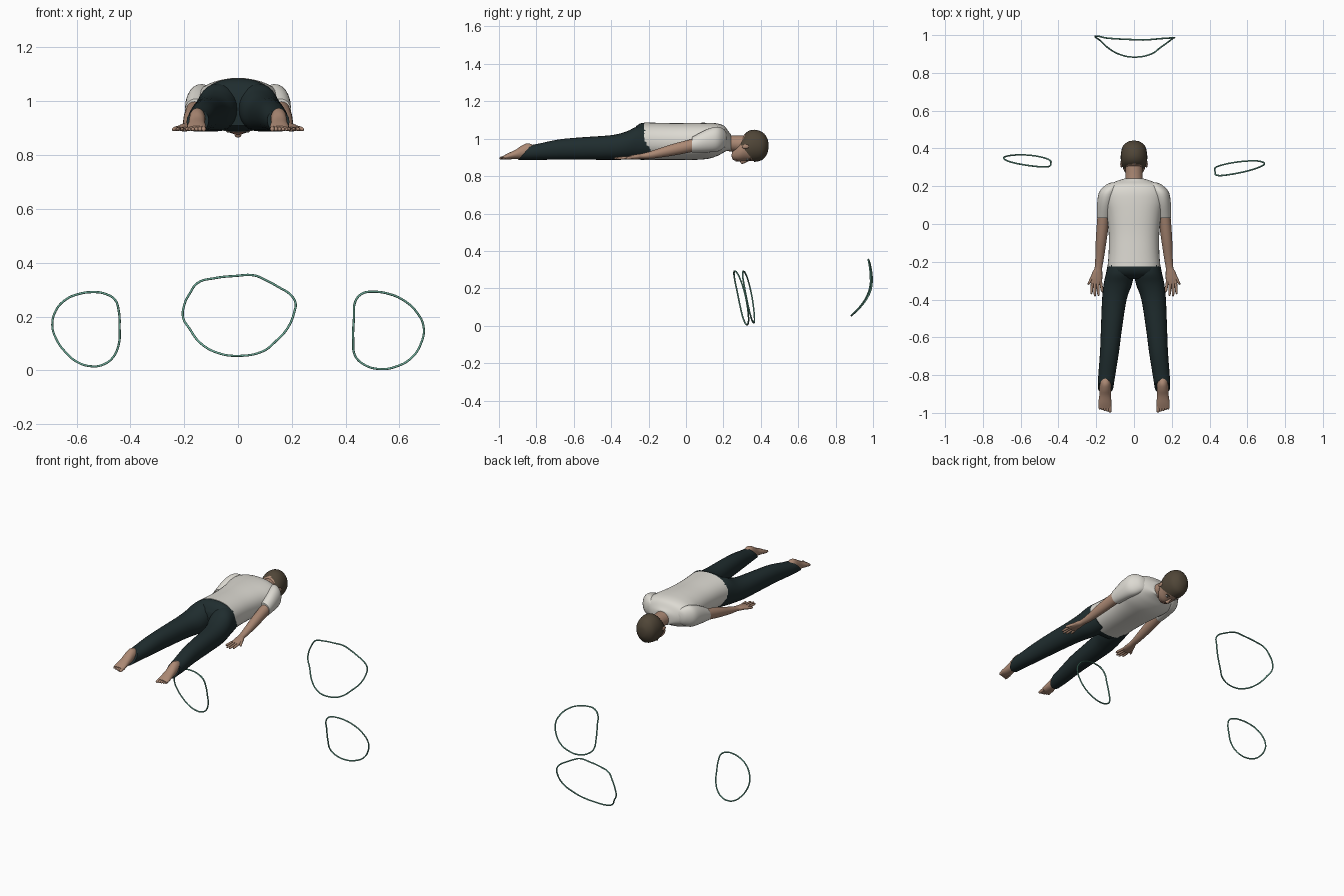
import bpy, bmesh, math
from mathutils import Vector


def material(name, rgb):
    m = bpy.data.materials.new(name)
    m.diffuse_color = (*rgb, 1)
    return m


SHIRT = material("off_white_cloth", (0.72, 0.70, 0.645))
PANTS = material("dark_teal_cloth", (0.014, 0.026, 0.028))
SKIN = material("skin", (0.41, 0.25, 0.175))
HAIR = material("brown_hair", (0.08, 0.061, 0.039))
LIPS = material("lips", (0.31, 0.15, 0.11))
WHITE = material("eye_white", (0.6, 0.6, 0.58))
GREEN = material("sea_green", (0.16, 0.43, 0.33))


def finish(bm, name, mat):
    bmesh.ops.recalc_face_normals(bm, faces=bm.faces[:])
    me = bpy.data.meshes.new(name)
    bm.to_mesh(me)
    bm.free()
    me.materials.append(mat)
    ob = bpy.data.objects.new(name, me)
    bpy.context.collection.objects.link(ob)
    bpy.ops.object.select_all(action='DESELECT')
    ob.select_set(True)
    bpy.context.view_layer.objects.active = ob
    bpy.ops.object.shade_smooth_by_angle(angle=math.radians(50))
    return ob


def spline(st, steps):
    """Catmull-Rom interpolation of the stations."""
    out = []
    for i in range(len(st) - 1):
        p0, p1, p2, p3 = st[max(i - 1, 0)], st[i], st[i + 1], st[min(i + 2, len(st) - 1)]
        for k in range(steps):
            t = k / steps
            out.append([0.5 * (2 * b + (c - a) * t + (2 * a - 5 * b + 4 * c - d) * t * t
                               + (3 * b - a - 3 * c + d) * t ** 3)
                        for a, b, c, d in zip(p0, p1, p2, p3)])
    return out + [list(st[-1])]


def loft(name, st, mat, side=1, n=24, p=2.0, steps=4, cut=None):
    """Skin rounded cross-sections (x, y, z, half width, half height) along y."""
    bm = bmesh.new()
    rings = []
    for x, y, z, rx, rz in spline(st, steps):
        ring = []
        for k in range(n):
            a = 2 * math.pi * k / n
            c, s = math.cos(a), math.sin(a)
            ring.append(bm.verts.new((side * (x + rx * math.copysign(abs(c) ** (2 / p), c)), y,
                                      z + rz * math.copysign(abs(s) ** (2 / p), s))))
        rings.append(ring)
    for a, b in zip(rings, rings[1:]):
        for k in range(n):
            bm.faces.new((a[k], a[(k + 1) % n], b[(k + 1) % n], b[k]))
    bm.faces.new(rings[0])
    bm.faces.new(rings[-1])
    if cut:
        bmesh.ops.bisect_plane(bm, geom=bm.verts[:] + bm.edges[:] + bm.faces[:],
                               plane_co=cut[0], plane_no=cut[1], clear_inner=True)
        bmesh.ops.holes_fill(bm, edges=[e for e in bm.edges if e.is_boundary], sides=0)
    return finish(bm, name, mat)


def ball(name, loc, size, mat):
    bm = bmesh.new()
    bmesh.ops.create_uvsphere(bm, u_segments=16, v_segments=10, radius=1)
    for v in bm.verts:
        v.co = Vector(a * b + c for a, b, c in zip(v.co, size, loc))
    return finish(bm, name, mat)


def digit(name, a, b, r, side):
    """Finger or toe: rounded tube between two points."""
    a, b = Vector(a), Vector(b)
    st = [(*a.lerp(b, t), r * f, r * f) for t, f in
          ((0, 1), (0.5, 1), (0.85, 0.85), (0.96, 0.5), (1, 0.1))]
    loft(name, st, SKIN, side, n=10, steps=2)


# Head, hair cap, neck
head = [(0, .436, .962, .005, .005), (0, .43, .962, .028, .034), (0, .405, .961, .055, .068),
        (0, .36, .962, .065, .081), (0, .32, .955, .063, .075), (0, .285, .931, .054, .053),
        (0, .257, .915, .034, .030), (0, .247, .912, .020, .018), (0, .244, .911, .004, .004)]
loft("head", head, SKIN)
hair = [(x, y + .005, z, rx + .005, rz + .005) for x, y, z, rx, rz in head]
loft("hair", hair, HAIR, cut=((0, .26, 1.01), (0, 1.27, 1)))
loft("neck", [(0, .18, .99, .06, .045), (0, .23, .976, .047, .043), (0, .31, .972, .045, .045)], SKIN)

# Face
loft("nose", [(0, .337, .887, .006, .006), (0, .31, .878, .008, .010), (0, .297, .876, .013, .011),
              (0, .289, .882, .010, .006)], SKIN, n=12)
ball("mouth", (0, .271, .884), (.021, .007, .007), LIPS)
for s in (1, -1):
    ball("ear", (s * .066, .318, .958), (.007, .020, .012), SKIN)
    ball("eye", (s * .027, .328, .892), (.012, .006, .008), WHITE)
    ball("iris", (s * .027, .328, .8865), (.005, .005, .004), HAIR)
    ball("eyebrow", (s * .028, .343, .889), (.017, .004, .006), HAIR)

# Shirt body
loft("shirt", [(0, -.225, .986, .140, .101), (0, -.15, .986, .134, .099), (0, -.05, .985, .134, .098),
               (0, .05, .986, .145, .099), (0, .12, .989, .160, .096), (0, .17, .995, .160, .086),
               (0, .205, .998, .135, .070), (0, .228, .988, .090, .050), (0, .24, .979, .052, .045)],
     SHIRT, n=36, p=2.25)

# Seat of the trousers
loft("trouser_seat", [(0, -.18, .985, .128, .092), (0, -.23, .986, .139, .099),
                      (0, -.265, .980, .138, .088), (0, -.29, .970, .115, .06)], PANTS, n=32, p=2.25)

for s in (1, -1):
    # Sleeve and bare arm
    loft("sleeve", [(.098, .220, .998, .02, .02), (.110, .208, 1.0, .037, .045), (.136, .17, .998, .048, .066),
                    (.150, .11, .988, .045, .061), (.158, .033, .967, .039, .042)], SHIRT, s)
    loft("arm", [(.16, .06, .970, .032, .035), (.168, -.03, .950, .031, .033), (.175, -.10, .934, .028, .029),
                 (.182, -.18, .915, .023, .021), (.188, -.23, .907, .020, .015),
                 (.194, -.255, .904, .026, .014), (.199, -.29, .900, .031, .012),
                 (.199, -.318, .897, .027, .008)], SKIN, s)
    # Fingers and thumb
    for bx, tx, ty in ((.177, .168, -.362), (.192, .188, -.382), (.207, .207, -.385), (.220, .226, -.372)):
        digit("finger", (bx, -.30, .899), (tx, ty, .895), .0075, s)
    digit("thumb", (.21, -.26, .903), (.242, -.322, .895), .009, s)
    # Trouser leg, hem cut on a slant: shorter over the heel
    loft("trouser_leg", [(.066, -.19, .982, .068, .085), (.074, -.26, .977, .074, .088),
                         (.086, -.32, .963, .075, .075), (.104, -.40, .953, .065, .066),
                         (.119, -.55, .948, .056, .060), (.130, -.68, .942, .050, .054),
                         (.144, -.80, .929, .045, .042), (.150, -.865, .924, .041, .037),
                         (.152, -.91, .918, .039, .031)], PANTS, s, p=2.15,
         cut=((0, -.825, .97), (0, .08, -.07)))
    # Foot with the sole turned up
    loft("foot", [(.15, -.79, .925, .028, .028), (.151, -.84, .934, .030, .041),
                  (.152, -.875, .929, .030, .036), (.153, -.91, .917, .031, .025),
                  (.154, -.95, .906, .035, .017), (.154, -.978, .899, .033, .009)], SKIN, s)
    for k in range(5):
        digit("toe", (.129 + .0125 * k, -.955, .901), (.127 + .0135 * k, -.998 + .004 * k, .895),
              .0095 - .0007 * k, s)


# Three loose thin rings, outlined in the front plane, with a depth rule for y
def ring(name, outline, depth):
    cu = bpy.data.curves.new(name, 'CURVE')
    cu.dimensions = '3D'
    cu.bevel_depth = .0042
    cu.bevel_resolution = 2
    cu.resolution_u = 6
    sp = cu.splines.new('BEZIER')
    sp.bezier_points.add(len(outline) - 1)
    sp.use_cyclic_u = True
    for bp, (x, z) in zip(sp.bezier_points, outline):
        bp.co = (x, depth(x, z), z)
        bp.handle_left_type = bp.handle_right_type = 'AUTO'
    cu.materials.append(GREEN)
    ob = bpy.data.objects.new(name, cu)
    bpy.context.collection.objects.link(ob)
    bpy.ops.object.select_all(action='DESELECT')
    ob.select_set(True)
    bpy.context.view_layer.objects.active = ob
    bpy.ops.object.convert(target='MESH')


ring("back_ring",
     [(.06, .353), (.10, .337), (.152, .309), (.193, .283), (.214, .25), (.21, .22), (.186, .16), (.14, .108),
      (.09, .07), (.0, .054), (-.075, .065), (-.14, .102), (-.18, .155), (-.204, .197), (-.2, .242),
      (-.178, .288), (-.15, .325), (-.085, .343), (-.01, .351)],
     lambda x, z: .991 - .02 * x - 3.1 * max(0, .24 - z) ** 2 - 1.2 * max(0, z - .24) ** 2)
ring("left_ring",
     [(-.54, .291), (-.495, .285), (-.457, .262), (-.443, .22), (-.440, .16), (-.443, .097), (-.465, .048),
      (-.50, .022), (-.54, .015), (-.595, .03), (-.643, .07), (-.677, .12), (-.690, .167), (-.677, .222),
      (-.64, .263), (-.595, .283)],
     lambda x, z: .337 - .12 * (x + .56) - .2 * (z - .155))
ring("right_ring",
     [(.51, .292), (.558, .285), (.613, .262), (.665, .215), (.690, .16), (.680, .10), (.643, .045),
      (.587, .014), (.528, .005), (.468, .022), (.435, .055), (.428, .115), (.431, .197), (.436, .256),
      (.461, .285)],
     lambda x, z: .299 + .15 * (x - .555) - .21 * (z - .15))
